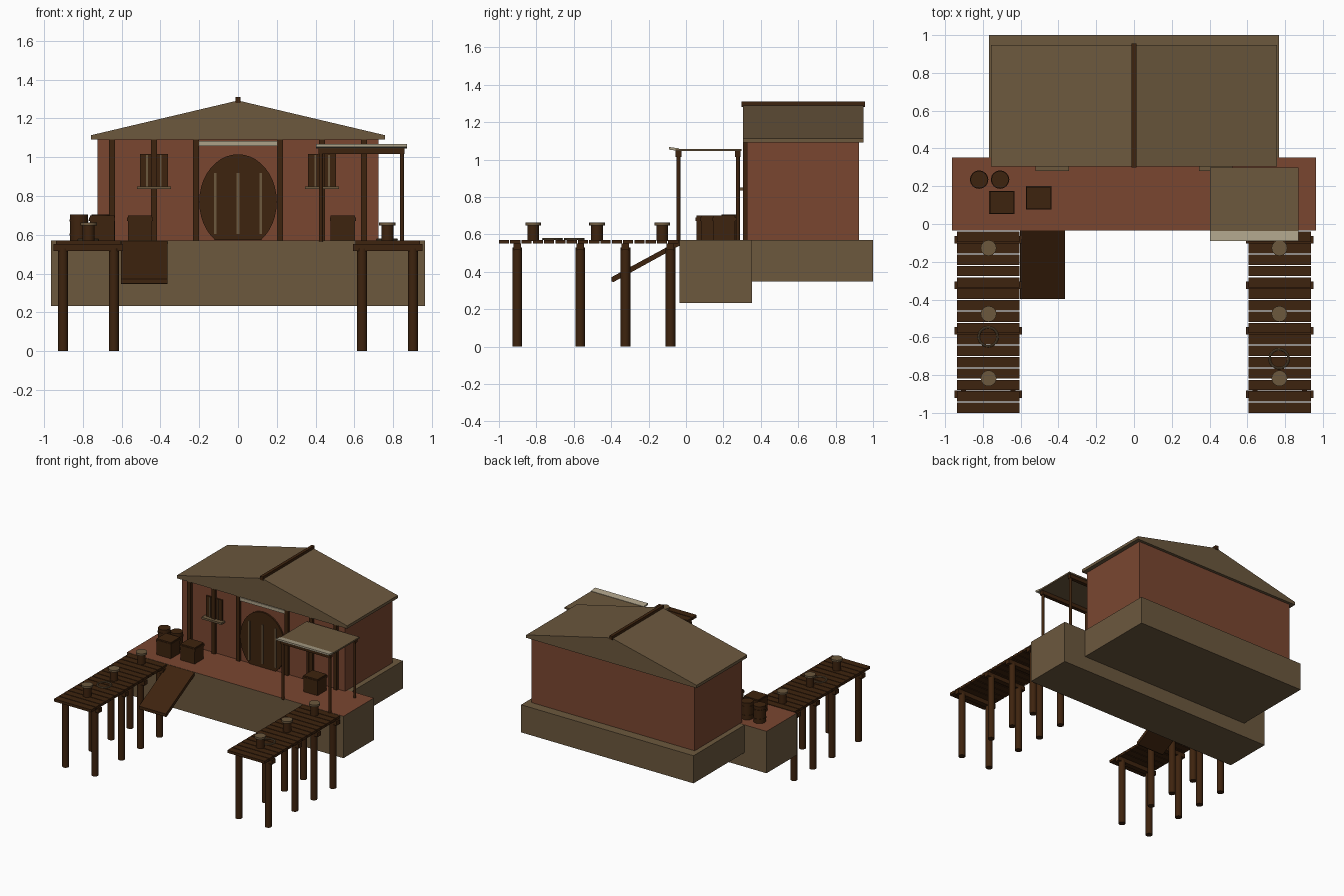
import bpy, bmesh, math
from mathutils import Matrix

if "Cube" in bpy.data.objects:
    bpy.data.objects.remove(bpy.data.objects["Cube"])


def mat(name, rgb):
    m = bpy.data.materials.new(name)
    m.diffuse_color = (*rgb, 1)
    m.use_nodes = True
    m.node_tree.nodes["Principled BSDF"].inputs["Base Color"].default_value = m.diffuse_color
    return m


BRICK = mat("red brown clay", (0.195, 0.062, 0.030))
STONE = mat("olive stone", (0.150, 0.098, 0.048))
WOOD = mat("dark wood", (0.048, 0.017, 0.0044))
PALE = mat("pale canvas", (0.42, 0.36, 0.25))


def finish(name, bm, *mats):
    me = bpy.data.meshes.new(name)
    bmesh.ops.recalc_face_normals(bm, faces=bm.faces)
    bm.to_mesh(me)
    bm.free()
    for m in mats:
        me.materials.append(m)
    ob = bpy.data.objects.new(name, me)
    bpy.context.collection.objects.link(ob)
    return ob


def box(name, x, y, z, m):
    """Box from (min, max) pairs."""
    bm = bmesh.new()
    c = [(a + b) / 2 for a, b in (x, y, z)]
    s = [b - a for a, b in (x, y, z)]
    bmesh.ops.create_cube(bm, size=1, matrix=Matrix.Translation(c) @ Matrix.Diagonal((*s, 1)))
    return finish(name, bm, m)


def cylinder(name, x, y, z, r, m, sides=16):
    bm = bmesh.new()
    bmesh.ops.create_cone(bm, cap_ends=True, segments=sides, radius1=r, radius2=r, depth=z[1] - z[0],
                          matrix=Matrix.Translation((x, y, (z[0] + z[1]) / 2)))
    ob = finish(name, bm, m)
    for p in ob.data.polygons:
        p.use_smooth = len(p.vertices) == 4
    ob.data.set_sharp_from_angle(angle=math.radians(40))
    return ob


def prism(name, pts, axis, a, b, m):
    """Extrude a 2D profile along x (pts are y,z) or along y (pts are x,z)."""
    bm = bmesh.new()
    co = (lambda p: (a, *p)) if axis == "x" else (lambda p: (p[0], a, p[1]))
    f = bm.faces.new([bm.verts.new(co(p)) for p in pts])
    g = bmesh.ops.extrude_face_region(bm, geom=[f])["geom"]
    bmesh.ops.translate(bm, verts=[v for v in g if isinstance(v, bmesh.types.BMVert)],
                        vec=(b - a, 0, 0) if axis == "x" else (0, b - a, 0))
    return finish(name, bm, m)


# Quay with a clay-coloured top, and the house foundation
quay = box("quay", (-0.963, 0.963), (-0.035, 0.352), (0.233, 0.57), STONE)
quay.data.materials.append(BRICK)
for p in quay.data.polygons:
    if p.normal.z > 0.9:
        p.material_index = 1
box("foundation", (-0.767, 0.767), (0.35, 1.0), (0.347, 0.569), STONE)

# House walls, roof and ridge
box("house_walls", (-0.725, 0.725), (0.326, 0.925), (0.565, 1.095), BRICK)
prism("roof", [(-0.758, 1.09), (0.758, 1.09), (0.758, 1.113), (0, 1.292), (-0.758, 1.113)],
      "y", 0.305, 0.948, STONE)
box("ridge_beam", (-0.0125, 0.0125), (0.298, 0.956), (1.28, 1.31), WOOD)
box("door_lintel", (-0.2, 0.2), (0.308, 0.33), (1.058, 1.084), PALE)

# Timber posts on the front wall
for i in range(3):
    for s in (-1, 1):
        x = s * (0.216 + 0.217 * i)
        box("wall_post", (x - 0.015, x + 0.015), (0.304, 0.33), (0.565, 1.09), WOOD)

# Oval door cut off by the quay, with bars
door = [(0.2 * math.cos(t), max(0.565, 0.77 + 0.245 * math.sin(t)))
        for t in [math.radians(-54 + 288 * i / 32) for i in range(33)]]
prism("door", door, "y", 0.313, 0.33, WOOD)
for x in (-0.117, 0, 0.117):
    box("door_bar", (x - 0.007, x + 0.007), (0.306, 0.32), (0.603, 0.918), STONE)

# Windows with bars and sills
for x in (-0.433, 0.433):
    box("window", (x - 0.072, x + 0.072), (0.315, 0.33), (0.848, 1.015), WOOD)
    for d in (-0.036, 0.036):
        box("window_bar", (x + d - 0.004, x + d + 0.004), (0.31, 0.32), (0.848, 1.01), STONE)
    box("window_sill", (x - 0.088, x + 0.088), (0.28, 0.33), (0.835, 0.85), STONE)

# Awning on four posts
for y in (-0.04, 0.277):
    for x in (0.427, 0.845):
        cylinder("awning_post", x, y, (0.565, 1.03), 0.011, WOOD, 10)
    box("awning_beam", (0.414, 0.858), (y - 0.015, y + 0.015), (1.015, 1.045), WOOD)
box("awning_roof", (0.402, 0.872), (-0.055, 0.298), (1.045, 1.057), STONE)
prism("awning_trim", [(-0.09, 1.053), (-0.037, 1.046), (-0.037, 1.060), (-0.09, 1.067)],
      "x", 0.402, 0.872, PALE)

# Crates with a band near the top, and barrels
for x, y in ((-0.70, 0.114), (-0.505, 0.138), (0.541, 0.205)):
    box("crate", (x - 0.063, x + 0.063), (y - 0.058, y + 0.058), (0.57, 0.70), WOOD)
    box("crate_band", (x - 0.067, x + 0.067), (y - 0.062, y + 0.062), (0.672, 0.69), WOOD)
for x in (-0.82, -0.709):
    cylinder("barrel", x, 0.235, (0.57, 0.705), 0.046, WOOD)
    for z in (0.597, 0.668):
        cylinder("barrel_hoop", x, 0.235, (z, z + 0.01), 0.049, WOOD)

# Two jetties
step = 0.965 / 16
for s in (-1, 1):
    xs = sorted((s * 0.605, s * 0.937))
    for i in range(16):
        y = -1.0 + step * i
        box("jetty_plank", xs, (y, y + step - 0.006), (0.55, 0.571), WOOD)
    for y in (-0.083, -0.324, -0.565, -0.902):
        box("jetty_beam", sorted((s * 0.593, s * 0.95)), (y - 0.02, y + 0.02), (0.517, 0.552), WOOD)
        for x in (0.64, 0.902):
            cylinder("jetty_leg", s * x, y, (0, 0.53), 0.026, WOOD, 12)
    # Mooring posts with caps
    for y in (-0.127, -0.476, -0.817):
        cylinder("mooring_post", s * 0.77, y, (0.565, 0.65), 0.031, WOOD)
        cylinder("mooring_cap", s * 0.77, y, (0.647, 0.663), 0.042, STONE)

# Rope rings lying on the jetties
for x, y in ((-0.772, -0.597), (0.768, -0.714)):
    bpy.ops.mesh.primitive_torus_add(location=(x, y, 0.575), major_radius=0.05, minor_radius=0.006,
                                     major_segments=24, minor_segments=8)
    bpy.context.object.name = "rope_ring"
    bpy.context.object.data.materials.append(STONE)

# Sloping boarding ramp
prism("ramp", [(-0.397, 0.348), (-0.388, 0.345), (-0.025, 0.545), (-0.035, 0.568), (-0.397, 0.372)],
      "x", -0.603, -0.364, WOOD)
